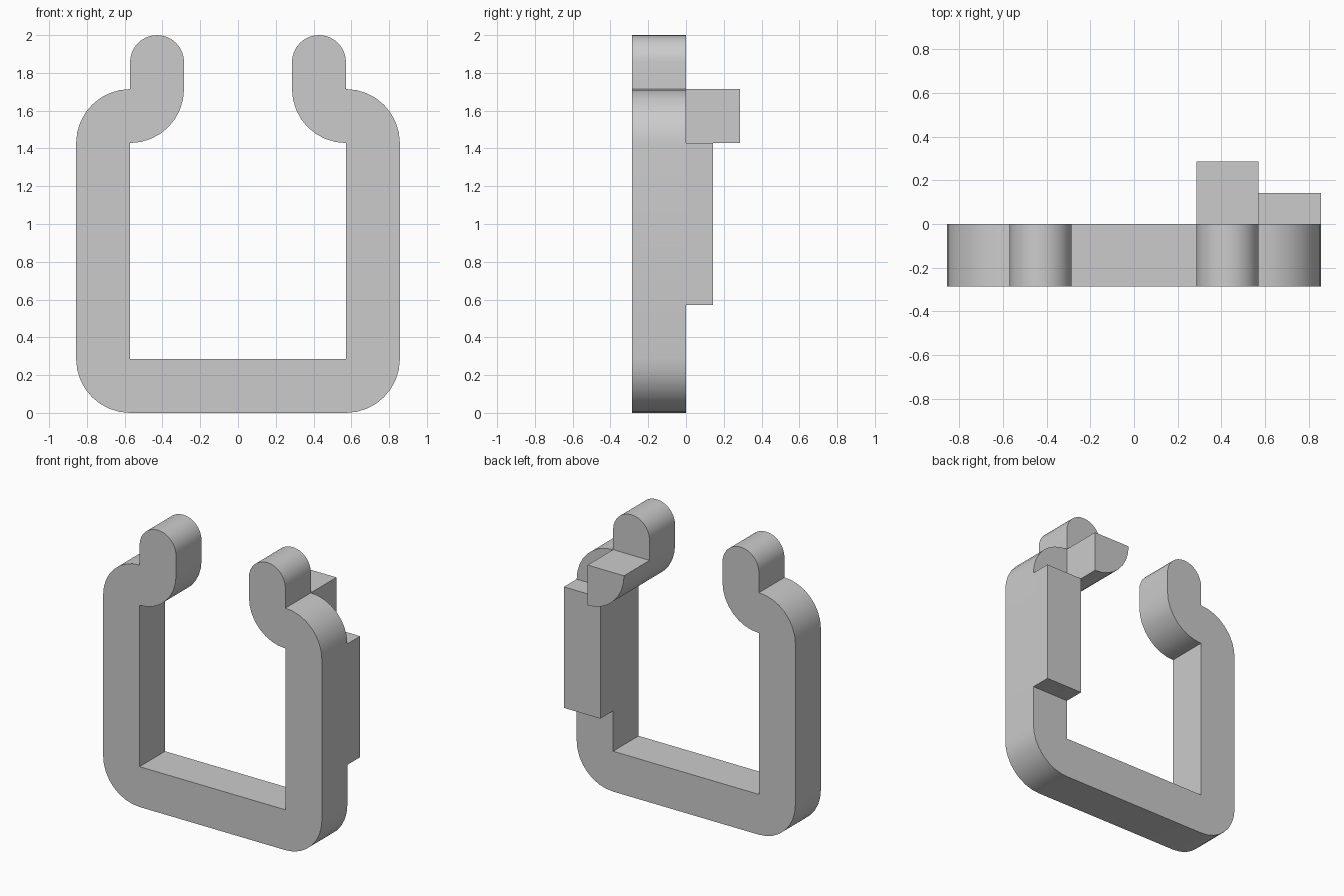
import bpy
import bmesh
from math import sin, cos, radians

U = 2 / 7  # thickness of the frame

cube = bpy.data.objects.get("Cube")
if cube:
    bpy.data.objects.remove(cube, do_unlink=True)

grey = bpy.data.materials.new("light grey")
grey.use_nodes = True
colour = (0.6, 0.6, 0.6, 1)
grey.diffuse_color = colour
grey.node_tree.nodes["Principled BSDF"].inputs["Base Color"].default_value = colour


def arc(cx, cz, r, start, end, steps=8):
    """Points of an arc in units of U, angles in degrees."""
    angles = [radians(start + (end - start) * i / steps) for i in range(steps + 1)]
    return [(cx + r * cos(a), cz + r * sin(a)) for a in angles]


def extrude_profile(name, points, y0, y1):
    """Solid made from an x-z profile, swept from y0 to y1 (units of U)."""
    bm = bmesh.new()
    face = bm.faces.new([bm.verts.new((x * U, y0 * U, z * U)) for x, z in points])
    swept = bmesh.ops.extrude_face_region(bm, geom=[face], use_keep_orig=True)["geom"]
    verts = [v for v in swept if isinstance(v, bmesh.types.BMVert)]
    bmesh.ops.translate(bm, verts=verts, vec=(0, (y1 - y0) * U, 0))
    bmesh.ops.recalc_face_normals(bm, faces=bm.faces)
    mesh = bpy.data.meshes.new(name)
    bm.to_mesh(mesh)
    bm.free()
    mesh.materials.append(grey)
    obj = bpy.data.objects.new(name, mesh)
    bpy.context.collection.objects.link(obj)
    bpy.ops.object.select_all(action="DESELECT")
    obj.select_set(True)
    bpy.context.view_layer.objects.active = obj
    bpy.ops.object.shade_smooth_by_angle(angle=radians(30))
    return obj


# Open ring: half outline from the bottom corner, round the hook, to the inside
half = (arc(2, 1, 1, -90, 0)            # lower corner
        + arc(2, 5, 1, 0, 90)           # shoulder
        + arc(1.5, 6.5, 0.5, 0, 180, 16)  # rounded tip
        + arc(2, 6, 1, 180, 270)        # hook underside
        + [(2, 1)])                     # inner corner
outline = half + [(-x, z) for x, z in reversed(half)]
extrude_profile("ring_frame", outline, -1, 0)

# Plate on the back of the left upright
extrude_profile("back_plate", [(2, 2), (3, 2), (3, 5), (2, 5)], 0, 0.5)

# Quarter-round peg behind the left hook
extrude_profile("back_peg", arc(2, 6, 1, 180, 270) + [(2, 6)], 0, 1)
